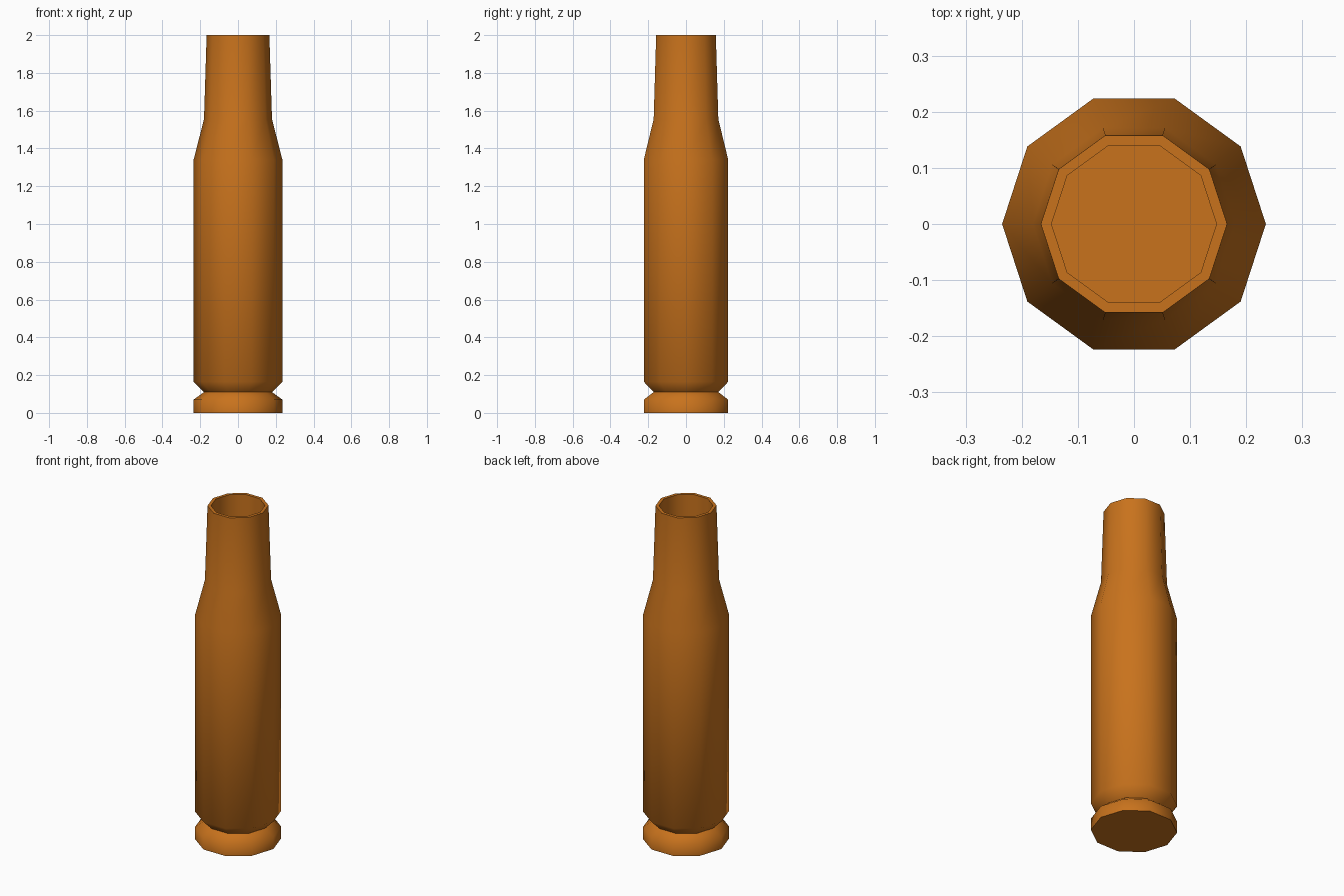
import bpy, bmesh, math

if "Cube" in bpy.data.objects:
    bpy.data.objects.remove(bpy.data.objects["Cube"])

SIDES = 10

# Closed-end profile (radius, height): base rim, groove, body, shoulder, neck, bore
profile = [
    (0.235, 0.0), (0.235, 0.07), (0.18, 0.11), (0.235, 0.165),
    (0.235, 1.34), (0.18, 1.555), (0.166, 2.0),
    (0.147, 2.0), (0.147, 1.56),
]

bm = bmesh.new()


def ring(radius, z):
    step = 2 * math.pi / SIDES
    return [bm.verts.new((radius * math.cos(i * step), radius * math.sin(i * step), z))
            for i in range(SIDES)]


# Lathe the profile into rings and bridge them
rings = [ring(r, z) for r, z in profile]
for low, high in zip(rings, rings[1:]):
    for i in range(SIDES):
        j = (i + 1) % SIDES
        bm.faces.new((low[i], low[j], high[j], high[i]))

# Flat base and bore floor
bm.faces.new(rings[0][::-1])
bm.faces.new(rings[-1])
bmesh.ops.recalc_face_normals(bm, faces=bm.faces)

mesh = bpy.data.meshes.new("necked_casing")
bm.to_mesh(mesh)
bm.free()
casing = bpy.data.objects.new("necked_casing", mesh)
bpy.context.collection.objects.link(casing)

# Brass colour
brass = bpy.data.materials.new("brass")
brass.diffuse_color = (0.58, 0.17, 0.012, 1.0)
brass.use_nodes = True
brass.node_tree.nodes["Principled BSDF"].inputs["Base Color"].default_value = brass.diffuse_color
mesh.materials.append(brass)

# Smooth round the sides, crisp at the rims
bpy.context.view_layer.objects.active = casing
casing.select_set(True)
bpy.ops.object.shade_smooth_by_angle(angle=math.radians(60))
